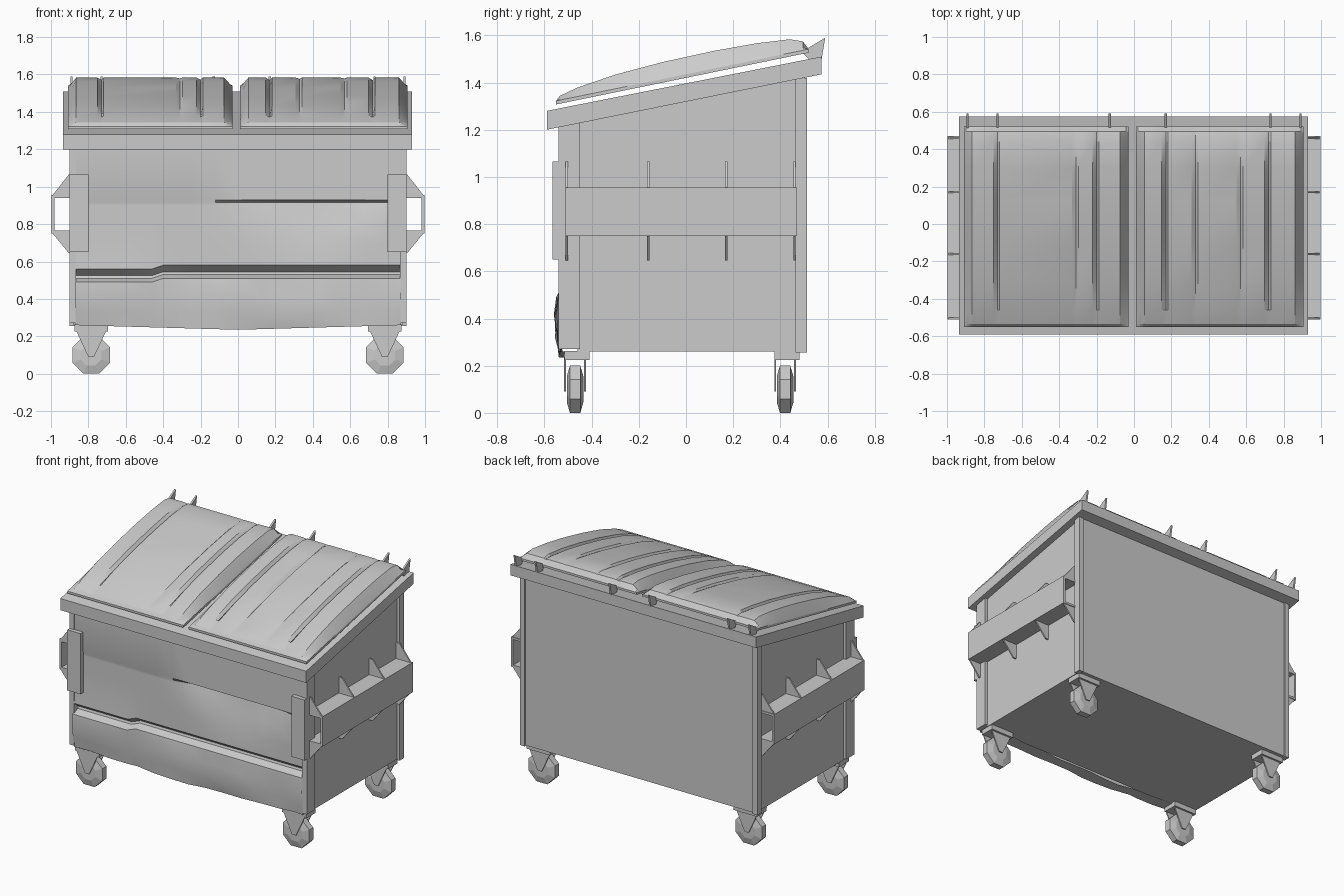
import bpy, bmesh, math, random

if "Cube" in bpy.data.objects:
    bpy.data.objects.remove(bpy.data.objects["Cube"])

random.seed(4)


def finish(name, bm, smooth=None):
    bmesh.ops.recalc_face_normals(bm, faces=bm.faces)
    mesh = bpy.data.meshes.new(name)
    bm.to_mesh(mesh)
    bm.free()
    ob = bpy.data.objects.new(name, mesh)
    bpy.context.collection.objects.link(ob)
    if smooth:
        bpy.ops.object.select_all(action='DESELECT')
        ob.select_set(True)
        bpy.context.view_layer.objects.active = ob
        bpy.ops.object.shade_smooth_by_angle(angle=math.radians(smooth))
    return ob


def prism(name, profile, axis, a, b):
    """Extrude a 2D profile along one axis: x takes (y, z), y takes (x, z)."""
    bm = bmesh.new()
    place = {'x': lambda t, p: (t, p[0], p[1]), 'y': lambda t, p: (p[0], t, p[1])}[axis]
    rings = [[bm.verts.new(place(t, p)) for p in profile] for t in (a, b)]
    n = len(profile)
    for i in range(n):
        j = (i + 1) % n
        bm.faces.new((rings[0][i], rings[0][j], rings[1][j], rings[1][i]))
    bm.faces.new(rings[0])
    bm.faces.new(rings[1])
    return finish(name, bm)


def box(name, x0, x1, y0, y1, z0, z1):
    return prism(name, [(x0, z0), (x1, z0), (x1, z1), (x0, z1)], 'y', y0, y1)


def grid(bm, rows):
    vs = [[bm.verts.new(p) for p in row] for row in rows]
    for r, s in zip(vs, vs[1:]):
        for i in range(len(r) - 1):
            bm.faces.new((r[i], r[i + 1], s[i + 1], s[i]))
    return vs


# Main bin and sloping rim
prism("bin_body", [(-.46, .26), (.505, .26), (.505, 1.44), (-.46, 1.25)], 'x', -.88, .88)
prism("rim", [(-.59, 1.2), (.575, 1.435), (.575, 1.51), (-.59, 1.28)], 'x', -.935, .93)


# Dented front panel: pressed profile swept across the width
def front_point(x, y, z):
    fade = max(0, 1 - abs(x) / .88)
    if .6 < z < .92:
        # wedge-shaped dent, deepest just under its upper crease
        left = -.12 + (.92 - z) * 1.2
        right = .82 - (.92 - z) * 1.6
        if left < x < right:
            y += .045 * (z - .6) / .3 * min(1, (x - left) / .25, (right - x) / .1)
    elif .5 < z < .6 and x < -.42:
        z -= .02
        y -= .01
    elif z < .5:
        y += random.uniform(-.012, .012)
        z -= .025 * fade if z < .3 else random.uniform(0, .012)
    return (x, y, z)


profile = [(-.535, 1.22), (-.535, .93), (-.53, .915), (-.53, .9), (-.53, .8), (-.53, .7),
           (-.53, .58), (-.485, .545), (-.49, .53), (-.54, .51), (-.55, .42),
           (-.545, .33), (-.53, .26), (-.45, .26)]
columns = [-.87, -.74, -.6, -.46, -.4, -.25, -.12, 0, .12, .26, .4, .55, .68, .8, .87]
bm = bmesh.new()
grid(bm, [[front_point(x, y, z) for x in columns] for y, z in profile])
finish("front_panel", bm, 25)

# Corner posts, fork pockets and their gussets, mirrored on both sides
for s, side in ((-1, "left"), (1, "right")):
    def part(name, x0, x1, *rest):
        return box(side + "_" + name, s * x0, s * x1, *rest)
    part("front_post", .865, .9, -.54, -.45, .27, 1.23)
    part("rear_post", .865, .9, .465, .513, .255, 1.42)
    part("pocket_outer_plate", .982, .998, -.51, .47, .75, .955)
    part("pocket_top_plate", .875, .99, -.51, .47, .94, .955)
    part("pocket_bottom_plate", .875, .99, -.51, .47, .75, .765)
    part("pocket_front_guard", .80, .9, -.565, -.50, .65, 1.065)
    for k, y in enumerate((-.505, -.16, .17, .46)):
        for edge, tip in ((.95, 1.065), (.755, .645)):
            prism(f"{side}_gusset_{k}", [(s * .88, edge), (s * .995, edge), (s * .905, tip), (s * .88, tip)],
                  'y', y - .005, y + .005)


# Lids: domed covers with long pressed creases
def lid(name, x0, x1, creases):
    # stations across: rolled edges, then a narrow V for each crease
    across = [(x0, 0), (x0 + .012, .3), (x0 + .045, 1)]
    for c, depth in creases:
        across += [(c - .022, 1), (c, 1 - depth), (c + .012, 1)]
    across += [(x1 - .045, 1), (x1 - .012, .3), (x1, 0)]
    along = [(-.55, .012), (-.535, .03), (-.46, .05), (-.3, .072), (-.1, .084),
             (.12, .087), (.3, .082), (.44, .07), (.495, .05), (.52, .012)]
    rows = []
    for y, h in along:
        base = 1.423 + .205 * y
        rim_fade = min(1, (.55 - abs(y)) / .2)
        row = []
        for x, f in across:
            if f < 1 and x0 + .04 < x < x1 - .04:
                f = 1 - (1 - f) * max(0, rim_fade)
            row.append((x, y, base + .012 + (h - .012) * f))
        rows.append(row)
    bm = bmesh.new()
    vs = grid(bm, rows)
    # vertical skirt and flat underside
    loop = vs[0] + [r[-1] for r in vs[1:]] + vs[-1][-2::-1] + [r[0] for r in vs[-2:0:-1]]
    low = [bm.verts.new((v.co.x, v.co.y, 1.423 + .205 * v.co.y - .003)) for v in loop]
    for i in range(len(loop)):
        j = (i + 1) % len(loop)
        bm.faces.new((loop[i], loop[j], low[j], low[i]))
    bm.faces.new(low)
    finish(name, bm, 25)


lid("left_lid", -.91, -.03, [(-.73, .35), (-.31, .15), (-.2, .35)])
lid("right_lid", .01, .905, [(.17, .4), (.33, .2), (.57, .15), (.72, .4)])

# Hinge lugs along the back edge
for k, x in enumerate((-.89, -.73, -.13, .17, .73, .89)):
    prism(f"hinge_lug_{k}", [(.49, 1.53), (.59, 1.59), (.575, 1.5), (.53, 1.49)], 'x', x - .006, x + .006)


# Castors: faceted wheel between two tapered fork plates
def castor(name, x, y):
    bm = bmesh.new()
    n = 8
    rings = []
    for dy, r in ((-.035, .06), (-.022, .108), (.022, .108), (.035, .06)):
        rings.append([bm.verts.new((x + r * math.cos((i + .5) * math.tau / n), y + dy,
                                    .1 + r * math.sin((i + .5) * math.tau / n))) for i in range(n)])
    for a, b in zip(rings, rings[1:]):
        for i in range(n):
            bm.faces.new((a[i], a[(i + 1) % n], b[(i + 1) % n], b[i]))
    bm.faces.new(rings[0])
    bm.faces.new(rings[-1])
    finish(name + "_wheel", bm)
    box(name + "_swivel_plate", x - .09, x + .09, y - .045, y + .06, .225, .262)
    for side in (-.042, .042):
        prism(name + "_fork", [(x - .09, .25), (x + .09, .25), (x + .015, .09), (x - .015, .09)],
              'y', y + side - .004, y + side + .004)


for sx, lr in ((-1, "left"), (1, "right")):
    for y, fb in ((-.47, "front"), (.42, "rear")):
        castor(f"{fb}_{lr}_castor", sx * .785, y)
